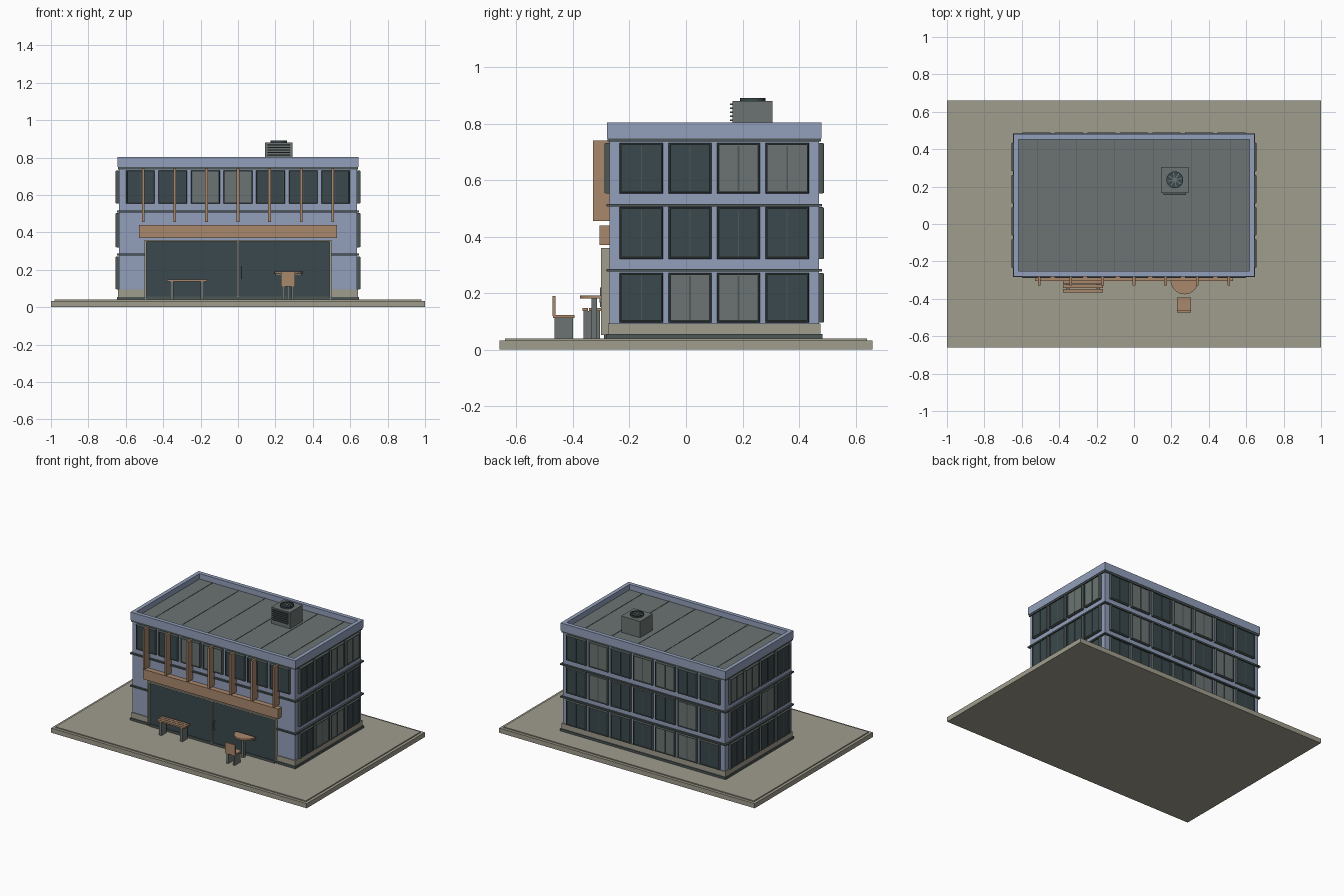
import bpy, bmesh, math
from mathutils import Matrix, Vector

if "Cube" in bpy.data.objects:
    bpy.data.objects.remove(bpy.data.objects["Cube"])


def mat(name, r, g, b):
    lin = lambda c: ((c / 255 + 0.055) / 1.055) ** 2.4
    m = bpy.data.materials.new(name)
    m.diffuse_color = (lin(r), lin(g), lin(b), 1)
    m.use_nodes = True
    m.node_tree.nodes["Principled BSDF"].inputs["Base Color"].default_value = m.diffuse_color
    return m


WALL = mat("blue wall", 146, 159, 186)
STONE = mat("stone", 160, 157, 141)
WOOD = mat("wood", 170, 136, 108)
METAL = mat("grey metal", 107, 116, 114)
TRIM = mat("dark trim", 78, 88, 87)
GLASS = mat("dark glass", 58, 72, 76)


def finish(name, bm, *mats):
    me = bpy.data.meshes.new(name)
    bm.to_mesh(me)
    bm.free()
    for m in mats:
        me.materials.append(m)
    ob = bpy.data.objects.new(name, me)
    bpy.context.collection.objects.link(ob)
    return ob


def add_box(bm, x0, x1, y0, y1, z0, z1):
    M = Matrix.Translation(((x0 + x1) / 2, (y0 + y1) / 2, (z0 + z1) / 2))
    M = M @ Matrix.Diagonal((x1 - x0, y1 - y0, z1 - z0, 1))
    return bmesh.ops.create_cube(bm, size=1, matrix=M)["verts"]


def boxes(name, m, *dims):
    bm = bmesh.new()
    for d in dims:
        add_box(bm, *d)
    return finish(name, bm, m)


HX, Y0, Y1, CY = 0.635, -0.27, 0.47, 0.10   # wall extents


def belt(name, m, z0, z1, out, t=0.03, gap=0):
    # ring round the building, optionally open across the shop front
    x, a, b = HX + out, Y0 - out, Y1 + out
    parts = [(-x, -x + t, a, b, z0, z1), (x - t, x, a, b, z0, z1),
             (-x + t, x - t, b - t, b, z0, z1)]
    if gap:
        parts += [(-x + t, -gap, a, a + t, z0, z1), (gap, x - t, a, a + t, z0, z1)]
    else:
        parts += [(-x + t, x - t, a, a + t, z0, z1)]
    return boxes(name, m, *parts)


# Ground slab in two steps
boxes("ground_slab", STONE, (-1, 1, -0.66, 0.66, 0, 0.033))
boxes("paving", STONE, (-0.98, 0.98, -0.64, 0.64, 0.033, 0.04))

# Building body, plinth, floor bands, parapet
boxes("building_body", WALL, (-HX, HX, Y0, Y1, 0.04, 0.755))
belt("plinth", STONE, 0.055, 0.093, 0.006, gap=0.5)
belt("plinth_foot", TRIM, 0.04, 0.055, 0.013, gap=0.5)
belt("lower_band", TRIM, 0.276, 0.286, 0.012, gap=0.5)
belt("upper_band", TRIM, 0.506, 0.516, 0.012)
belt("cornice_band", TRIM, 0.736, 0.748, 0.007)
belt("parapet", WALL, 0.748, 0.803, 0.01, t=0.028)

# Roof with seams
boxes("roof", METAL, (-0.62, 0.62, -0.255, 0.455, 0.75, 0.765))
boxes("roof_seams", TRIM, *[(x - 0.002, x + 0.002, -0.252, 0.452, 0.765, 0.767)
                            for x in [(i - 2.5) * 0.206 for i in range(6)]])


# Windows: bevelled frame, sunk glazing, centre mullion
def window(name, angle, dist, u, z0, z1, lit):
    bm = bmesh.new()
    w = 0.0765
    add_box(bm, -w, w, -0.014, 0.005, z0, z1)
    bm.normal_update()
    f = min(bm.faces, key=lambda q: q.calc_center_median().y)
    bmesh.ops.inset_region(bm, faces=[f], thickness=0.004, depth=0.005)
    bmesh.ops.inset_region(bm, faces=[f], thickness=0.005)
    bmesh.ops.inset_region(bm, faces=[f], thickness=0.001, depth=-0.006)
    f.material_index = 1
    k = 0.003 if lit else 0.002
    add_box(bm, -k, k, -0.016, -0.008, z0 + 0.01, z1 - 0.01)
    T = (Matrix.Translation((0, CY, 0)) @ Matrix.Rotation(math.radians(angle), 4, 'Z')
         @ Matrix.Translation((u, -dist, 0)))
    bm.transform(T)
    finish(name, bm, TRIM, METAL if lit else GLASS)


ROWS = [(0.095, 0.271), (0.32, 0.504), (0.553, 0.731)]
# rows bottom to top, read left to right from outside; L = light blinds
SIDES = {
    "front": (0, 0.37, 0.174, ["", "", "DDLLDDD"]),
    "right": (90, HX, 0.172, ["DLLD", "DDDD", "DDLL"]),
    "back": (180, 0.37, 0.174, ["DDDDLLD", "DLDDDLD", "DLDLLDD"]),
    "left": (270, HX, 0.172, ["DDDD", "DDLD", "LLDD"]),
}
for side, (ang, dist, pitch, pats) in SIDES.items():
    for r, pat in enumerate(pats):
        for i, c in enumerate(pat):
            window(f"{side}_window_{r}_{i}", ang, dist,
                   (i - (len(pat) - 1) / 2) * pitch, *ROWS[r], c == "L")

# Shop front: glazing, stone frame, handles
boxes("shop_glass", GLASS, (-0.49, 0.49, -0.285, -0.265, 0.055, 0.35))
boxes("shop_frame", STONE, (-0.5, -0.49, -0.30, -0.265, 0.052, 0.36),
      (0.49, 0.5, -0.30, -0.265, 0.052, 0.36),
      (-0.49, 0.49, -0.30, -0.265, 0.35, 0.36),
      (-0.005, 0.005, -0.295, -0.265, 0.055, 0.35))
boxes("shop_sill", TRIM, (-0.49, 0.49, -0.29, -0.265, 0.04, 0.056))
boxes("door_handle", METAL, (0.015, 0.021, -0.305, -0.298, 0.15, 0.22),
      (0.015, 0.021, -0.30, -0.283, 0.155, 0.162), (0.015, 0.021, -0.30, -0.283, 0.208, 0.215))

# Wooden fascia and vertical fins
boxes("wood_fascia", WOOD, (-0.528, 0.528, -0.306, -0.268, 0.37, 0.44))
for i in range(7):
    x = (i - 3) * 0.1687
    boxes(f"wood_fin_{i}", WOOD, (x - 0.007, x + 0.007, -0.33, -0.268, 0.455, 0.74))

# Bench
boxes("bench_slats", WOOD, *[(-0.38, -0.165, y, y + 0.019, 0.137, 0.148)
                             for y in (-0.366, -0.343, -0.320)])
boxes("bench_legs", METAL, *[(x - 0.009, x + 0.009, -0.362, -0.304, 0.04, 0.137)
                             for x in (-0.354, -0.191)])

# Half-round wall table with brackets
bm = bmesh.new()
vs = [bm.verts.new((0.27 + 0.075 * math.cos(a), -0.298 + 0.078 * math.sin(a), 0.18))
      for a in [math.pi + math.pi * k / 16 for k in range(17)]]
face = bm.faces.new(vs)
ext = bmesh.ops.extrude_face_region(bm, geom=[face])
bmesh.ops.translate(bm, vec=Vector((0, 0, 0.011)),
                    verts=[v for v in ext["geom"] if isinstance(v, bmesh.types.BMVert)])
bmesh.ops.recalc_face_normals(bm, faces=bm.faces[:])
finish("table_top", bm, WOOD)
boxes("table_bracket", METAL, (0.20, 0.34, -0.306, -0.285, 0.166, 0.18),
      (0.262, 0.278, -0.335, -0.315, 0.04, 0.18))

# Chair
boxes("chair_seat", WOOD, (0.23, 0.306, -0.47, -0.394, 0.111, 0.122))
boxes("chair_back", WOOD, (0.23, 0.306, -0.472, -0.462, 0.118, 0.19))
boxes("chair_legs", METAL, (0.236, 0.25, -0.465, -0.40, 0.04, 0.111),
      (0.286, 0.30, -0.465, -0.40, 0.04, 0.111))

# Rooftop cooling unit with louvres and fan
boxes("cooling_unit", METAL, (0.145, 0.292, 0.165, 0.306, 0.765, 0.88))
boxes("cooling_louvres", TRIM, *[(0.158, 0.279, 0.156, 0.166, z, z + 0.006)
                                 for z in [0.795 + 0.014 * k for k in range(6)]])
C = Matrix.Translation((0.218, 0.236, 0))
bm = bmesh.new()
bmesh.ops.create_cone(bm, cap_ends=True, segments=24, radius1=0.045, radius2=0.045,
                      depth=0.006, matrix=C @ Matrix.Translation((0, 0, 0.882)))
top = max(bm.faces, key=lambda q: q.calc_center_median().z)
ring = bmesh.ops.inset_region(bm, faces=[top], thickness=0.005)["faces"]
up = bmesh.ops.extrude_face_region(bm, geom=ring)
bmesh.ops.translate(bm, vec=Vector((0, 0, 0.006)),
                    verts=[v for v in up["geom"] if isinstance(v, bmesh.types.BMVert)])
finish("fan_housing", bm, GLASS)
bm = bmesh.new()
for k in range(8):
    vs = add_box(bm, 0.008, 0.039, -0.003, 0.003, 0.885, 0.888)
    bmesh.ops.transform(bm, verts=vs, matrix=C @ Matrix.Rotation(k * math.pi / 4 + 0.2, 4, 'Z'))
bmesh.ops.create_cone(bm, cap_ends=True, segments=12, radius1=0.011, radius2=0.011,
                      depth=0.006, matrix=C @ Matrix.Translation((0, 0, 0.888)))
finish("fan_blades", bm, METAL)
